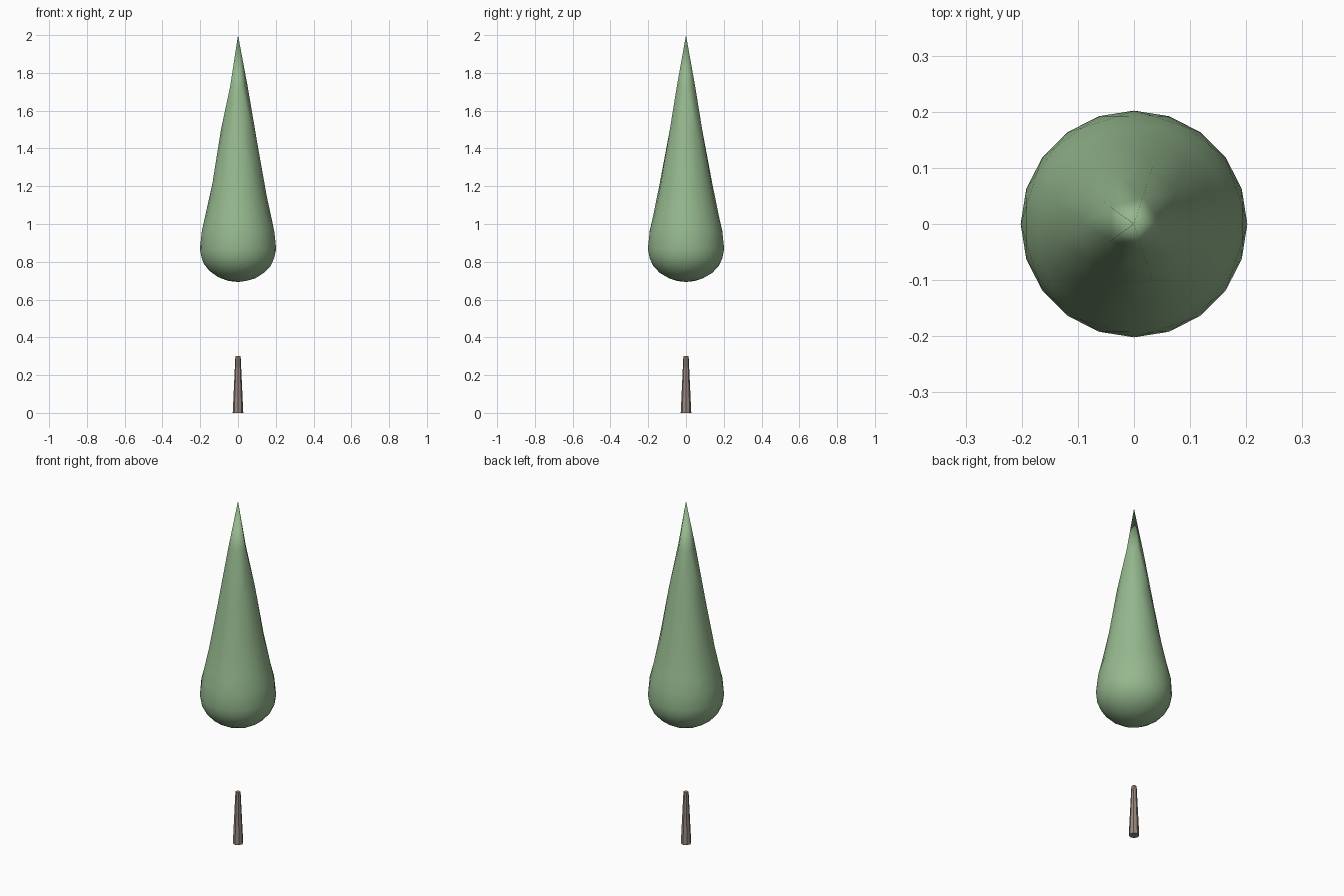
import bpy

if "Cube" in bpy.data.objects:
    bpy.data.objects.remove(bpy.data.objects["Cube"])

def paint(obj, name, color):
    mat = bpy.data.materials.new(name)
    mat.diffuse_color = color
    mat.use_nodes = True
    mat.node_tree.nodes["Principled BSDF"].inputs["Base Color"].default_value = mat.diffuse_color
    obj.data.materials.append(mat)

# Trunk: short tapered post
bpy.ops.mesh.primitive_cone_add(vertices=8, radius1=0.028, radius2=0.014,
                                depth=0.30, location=(0, 0, 0.15))
trunk = bpy.context.object
trunk.name = "trunk"
paint(trunk, "bark", (0.32, 0.25, 0.21, 1))

# Crown: icosphere with its upper half drawn up to a point
bpy.ops.mesh.primitive_ico_sphere_add(subdivisions=3, radius=1)
crown = bpy.context.object
crown.name = "crown"
MID_Z, BOTTOM, RADIUS = 0.867, 0.174, 0.202
# radius -> height of the upper profile
profile = [(0.0, 2.0), (0.05, 1.735), (0.107, 1.40), (0.142, 1.20),
           (0.167, 1.07), (0.195, 0.96), (RADIUS, MID_Z)]

def upper_height(r):
    for (r0, z0), (r1, z1) in zip(profile, profile[1:]):
        if r <= r1:
            return z0 + (z1 - z0) * (r - r0) / (r1 - r0)
    return MID_Z

for v in crown.data.vertices:
    x, y, z = v.co
    r = RADIUS * (x * x + y * y) ** 0.5
    height = upper_height(r) if z > 0.001 else MID_Z + BOTTOM * z
    v.co = (x * RADIUS, y * RADIUS, height)
bpy.ops.object.shade_smooth()
paint(crown, "foliage", (0.30, 0.48, 0.27, 1))
